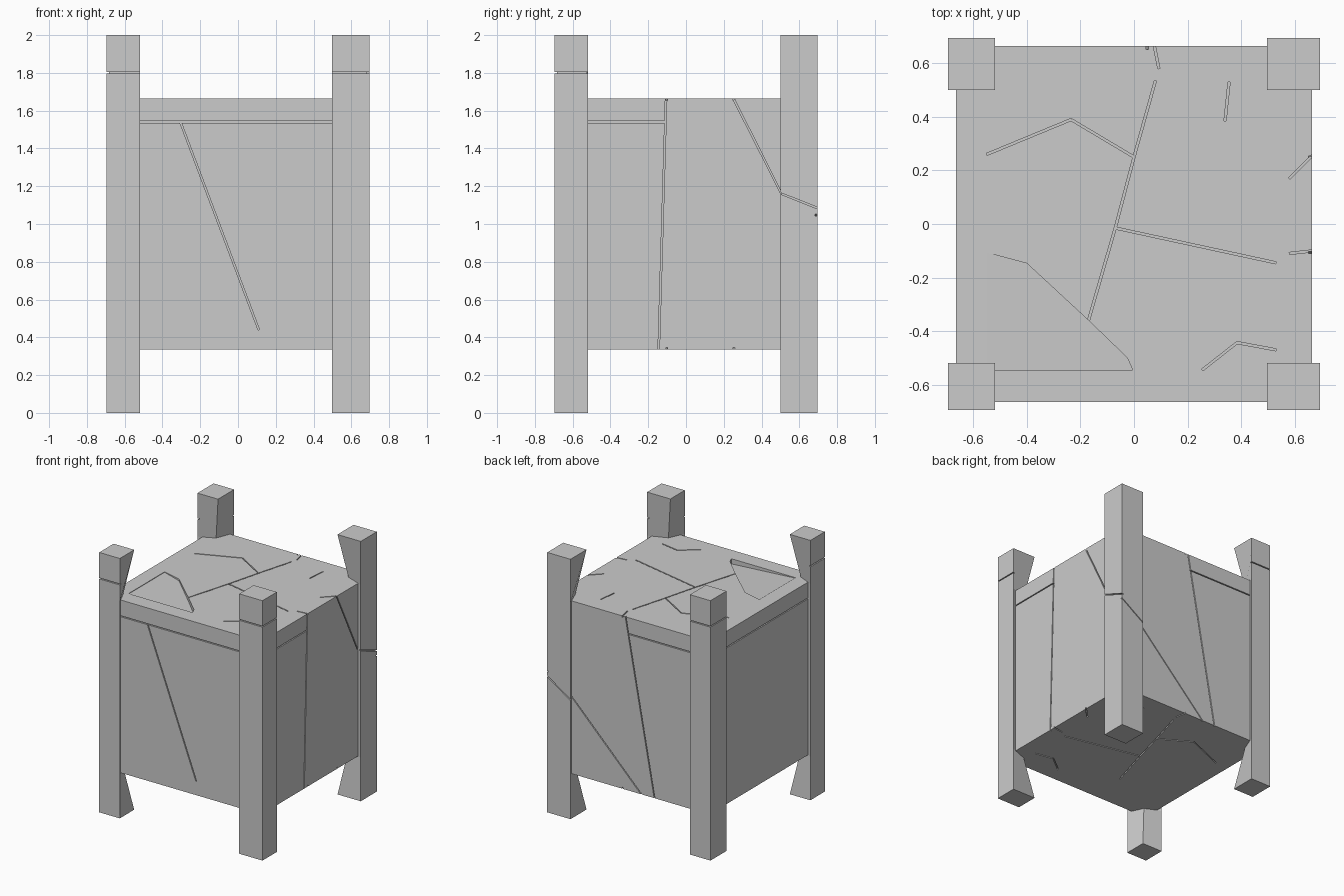
import bpy, bmesh
from mathutils import Vector

if "Cube" in bpy.data.objects:
    bpy.data.objects.remove(bpy.data.objects["Cube"])

B = 0.664            # half width of the body
Z0, Z1 = 0.335, 1.665
W, D = 0.008, 0.012  # crack width and depth


def mesh_object(name, bm):
    bmesh.ops.recalc_face_normals(bm, faces=bm.faces)
    me = bpy.data.meshes.new(name)
    bm.to_mesh(me)
    bm.free()
    ob = bpy.data.objects.new(name, me)
    bpy.context.collection.objects.link(ob)
    return ob


def prism(bm, low, high):
    a = [bm.verts.new(p) for p in low]
    b = [bm.verts.new(p) for p in high]
    bm.faces.new(a)
    bm.faces.new(b)
    for i in range(len(a)):
        j = (i + 1) % len(a)
        bm.faces.new((a[i], a[j], b[j], b[i]))


def crack(bm, pts, normal):
    # row of thin slots along a line on a flat face
    n = Vector(normal)
    for p, q in zip(pts, pts[1:]):
        p, q = Vector(p), Vector(q)
        side = n.cross((q - p).normalized()) * W / 2
        ring = [p - side, q - side, q + side, p + side]
        prism(bm, [v - n * D for v in ring], [v + n * D for v in ring])


def carve(ob, cutter):
    cutter.hide_render = True
    cutter.hide_set(True)
    m = ob.modifiers.new("carve", 'BOOLEAN')
    m.operation = 'DIFFERENCE'
    m.solver = 'EXACT'
    m.use_self = True
    m.object = cutter


# main block
bm = bmesh.new()
sq = [(-B, -B), (B, -B), (B, B), (-B, B)]
prism(bm, [(x, y, Z0) for x, y in sq], [(x, y, Z1) for x, y in sq])
body = mesh_object("stone_block", bm)

# cracks in the block
bm = bmesh.new()
top = [
    [(-.55, .26), (-.235, .39), (0, .25)],
    [(.08, .535), (0, .25), (-.07, -.015), (-.17, -.36)],
    [(-.07, -.015), (.53, -.145)],
    [(.075, .67), (.093, .58)],
    [(.355, .53), (.34, .385)],
    [(.58, .17), (.67, .26)],
    [(.58, -.11), (.67, -.1)],
    [(.255, -.545), (.385, -.443), (.53, -.47)],
]
for line in top:
    crack(bm, [(x, y, Z1) for x, y in line], (0, 0, 1))
    crack(bm, [(x, y, Z0) for x, y in line], (0, 0, -1))
for line in [[(-.55, 1.54), (.55, 1.54)], [(-.305, 1.54), (.11, .44)]]:
    crack(bm, [(x, -B, z) for x, z in line], (0, -1, 0))
for line in [[(-.55, 1.54), (-.108, 1.54)], [(-.105, 1.68), (-.145, .32)],
             [(.245, 1.675), (.41, 1.35), (.51, 1.15)]]:
    crack(bm, [(B, y, z) for y, z in line], (1, 0, 0))
for line in [[(-.55, 1.54), (.03, 1.54)], [(.052, 1.68), (-.2, .32)],
             [(.51, .93), (-.1, .32)]]:
    crack(bm, [(x, B, z) for x, z in line], (0, 1, 0))
crack(bm, [(-B, -.55, 1.54), (-B, .55, 1.54)], (-1, 0, 0))

# sunken broken slab on top, deepest towards the middle
slab = [(-.55, -.545), (-.005, -.545), (-.025, -.5), (-.17, -.36), (-.4, -.147), (-.55, -.107)]
prism(bm, [(x, y, Z1 - .004 - .036 * (x + .55) / .55) for x, y in slab],
      [(x, y, Z1 + .03) for x, y in slab])
carve(body, mesh_object("block_cracks_cutter", bm))


# corner posts, inner corner pinched where it meets the block
def post(name, sx, sy, ix, iy, extra):
    o = 0.695
    def ring(z, d):
        return [(sx * o, sy * o, z), (sx * ix, sy * o, z),
                (sx * (ix + d), sy * (iy + d), z), (sx * o, sy * iy, z)]
    bm = bmesh.new()
    rings = [[bm.verts.new(p) for p in ring(z, d)]
             for z, d in ((0, 0), (Z0, .055), (Z1, .055), (2, 0))]
    bm.faces.new(rings[0])
    bm.faces.new(rings[-1])
    for a, b in zip(rings, rings[1:]):
        for i in range(4):
            j = (i + 1) % 4
            bm.faces.new((a[i], a[j], b[j], b[i]))
    ob = mesh_object(name, bm)
    cut = bmesh.new()
    if extra:
        crack(cut, [(o, .48, 1.17), (o, .72, 1.075)], (1, 0, 0))
        crack(cut, [(.48, o, .905), (.72, o, 1.065)], (0, 1, 0))
    else:
        crack(cut, [(sx * .49, sy * o, 1.8), (sx * .72, sy * o, 1.8)], (0, sy, 0))
        crack(cut, [(sx * o, sy * .49, 1.8), (sx * o, sy * .72, 1.8)], (sx, 0, 0))
    carve(ob, mesh_object(name + "_cutter", cut))


for side, sx, ix in (("left", -1, .52), ("right", 1, .497)):
    for end, sy, iy in (("front", -1, .52), ("back", 1, .5)):
        post(f"{end}_{side}_post", sx, sy, ix, iy, sx > 0 and sy > 0)
